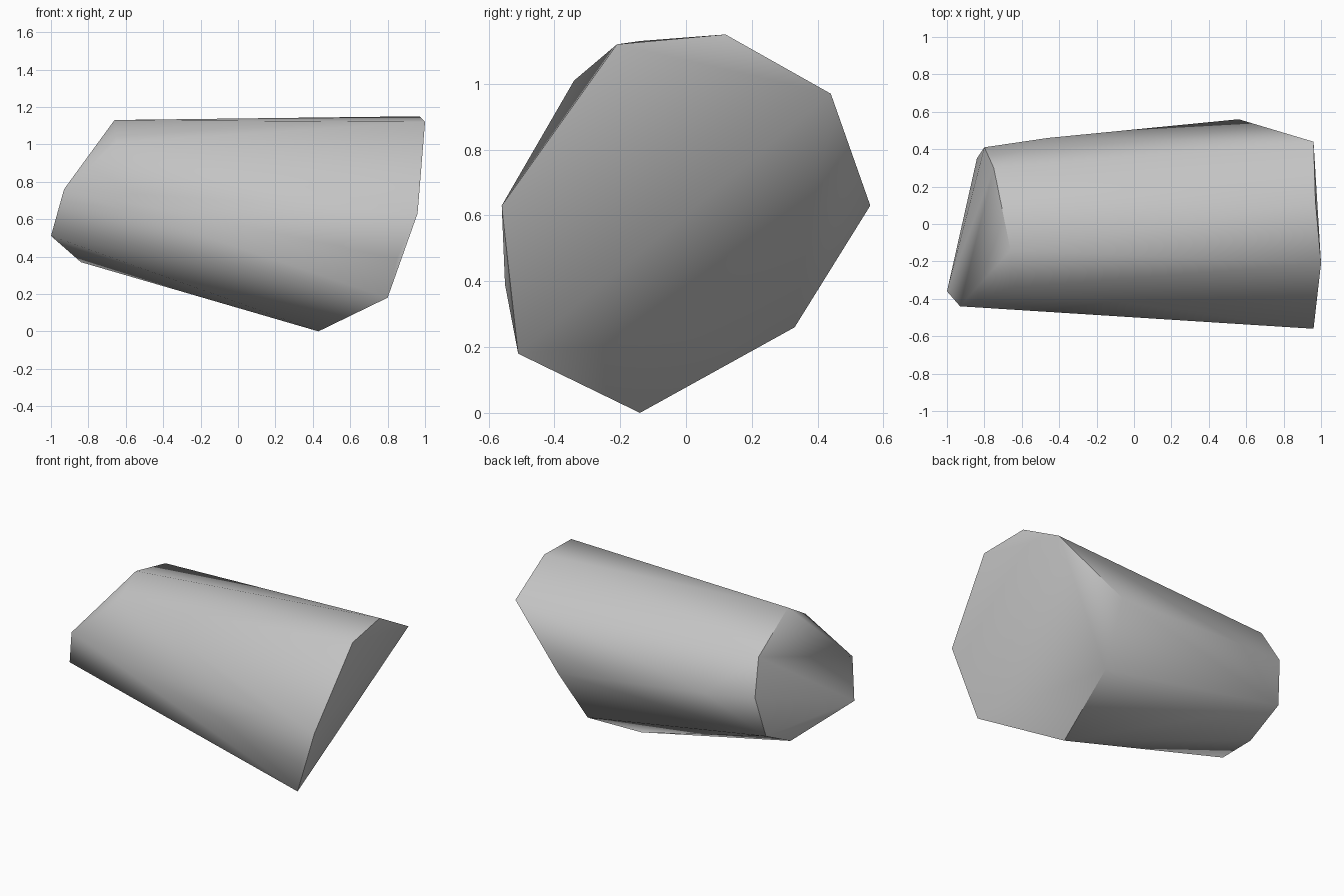
import bpy
import bmesh
import math

# Remove the default object only
default_object = bpy.data.objects.get("Cube")
if default_object:
    bpy.data.objects.remove(default_object, do_unlink=True)


def make_material(name, value):
    """Plain matte grey used for the whole stone."""
    material = bpy.data.materials.new(name)
    material.use_nodes = True
    colour = (value, value, value, 1)
    material.diffuse_color = colour
    shader = material.node_tree.nodes["Principled BSDF"]
    shader.inputs["Base Color"].default_value = colour
    shader.inputs["Roughness"].default_value = 0.9
    return material


def build_faceted_stone(name, corner_groups, material, sharp_angle):
    """Wrap a tight convex skin around the given corners."""
    shape = bmesh.new()
    for group in corner_groups:
        for corner in group:
            shape.verts.new(corner)
    wrapped = bmesh.ops.convex_hull(shape, input=shape.verts[:])
    unused = {item for key in ("geom_interior", "geom_unused")
              for item in wrapped[key] if isinstance(item, bmesh.types.BMVert)}
    bmesh.ops.delete(shape, geom=list(unused), context="VERTS")
    bmesh.ops.recalc_face_normals(shape, faces=shape.faces[:])

    mesh = bpy.data.meshes.new(name)
    shape.to_mesh(mesh)
    shape.free()
    mesh.materials.append(material)
    stone = bpy.data.objects.new(name, mesh)
    bpy.context.collection.objects.link(stone)

    # Soft facets with crisp main ridges
    bpy.ops.object.select_all(action="DESELECT")
    stone.select_set(True)
    bpy.context.view_layer.objects.active = stone
    bpy.ops.object.shade_smooth_by_angle(angle=math.radians(sharp_angle))
    return stone


# Eight-sided broad end, slanting inward at the bottom
broad_end = [
    (.96, -.56, .63), (1, -.21, 1.12), (.97, .12, 1.15), (.96, .44, .97),
    (.56, .56, .63), (.5, .33, .26), (.43, -.14, 0), (.8, -.51, .18),
]

# Eight-sided narrow end, in the same order around the stone
narrow_end = [
    (-.93, -.44, .76), (-.65, -.34, 1.01), (-.66, -.14, 1.13), (-.75, .3, .99),
    (-.8, .41, .77), (-.84, .35, .5), (-.84, .09, .37), (-1, -.36, .51),
]

# Slight bulges on the back ridge and the broad end's front edge
ridge_bulges = [(-.46, .46, .73), (.85, -.55, .39)]

stone_grey = make_material("stone_grey", .55)
build_faceted_stone("stone_block", (broad_end, narrow_end, ridge_bulges),
                    stone_grey, 45)
